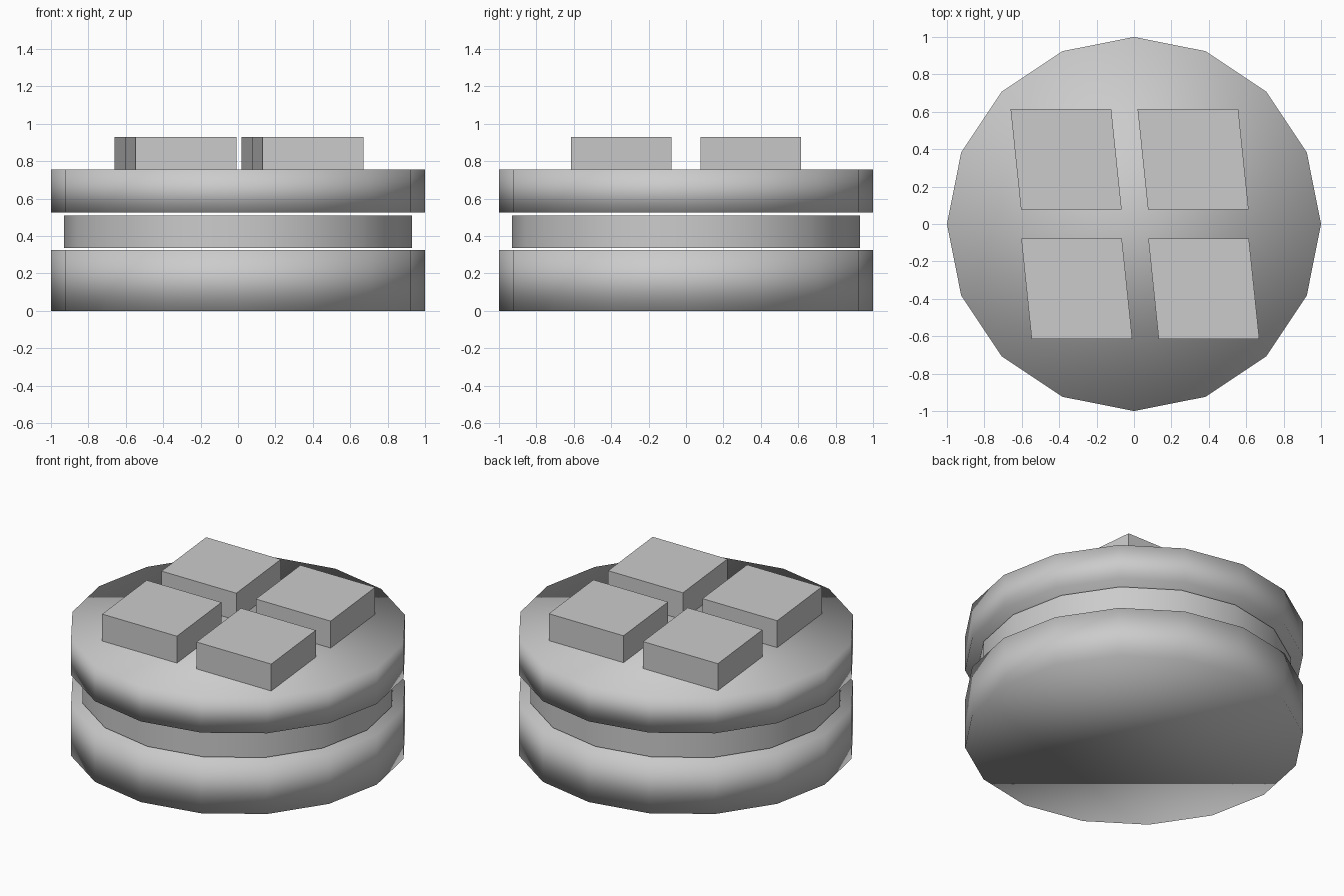
import bpy
import bmesh
from mathutils import Matrix

cube = bpy.data.objects.get("Cube")
if cube:
    bpy.data.objects.remove(cube, do_unlink=True)

# One plain grey for every part
GREY = (0.6, 0.6, 0.6, 1)
grey = bpy.data.materials.new("plain_grey")
grey.use_nodes = True
grey.diffuse_color = GREY
grey.node_tree.nodes["Principled BSDF"].inputs["Base Color"].default_value = GREY


def add_object(name, bm):
    mesh = bpy.data.meshes.new(name)
    bm.to_mesh(mesh)
    bm.free()
    mesh.materials.append(grey)
    obj = bpy.data.objects.new(name, mesh)
    bpy.context.collection.objects.link(obj)
    return obj


def disc(name, radius, bottom, top, soft_rim):
    """Sixteen-sided slab with a corner on each axis."""
    bm = bmesh.new()
    bmesh.ops.create_cone(bm, cap_ends=True, segments=16, radius1=radius,
                          radius2=radius, depth=top - bottom,
                          matrix=Matrix.Translation((0, 0, (top + bottom) / 2)))
    for face in bm.faces:
        face.smooth = soft_rim or abs(face.normal.z) < 0.5
    if not soft_rim:
        for edge in bm.edges:
            edge.smooth = all(abs(f.normal.z) < 0.5 for f in edge.link_faces)
    return add_object(name, bm)


def block(name, x, y, size=0.538, bottom=0.753, top=0.93, lean=-0.104):
    """Square block whose sides lean in plan."""
    bm = bmesh.new()
    bmesh.ops.create_cube(bm, size=1)
    for v in bm.verts:
        v.co = (x + size * (v.co.x + lean * v.co.y),
                y + size * v.co.y,
                bottom + (top - bottom) * (v.co.z + 0.5))
    return add_object(name, bm)


# Two wide slabs with a narrower filling between them
disc("bottom_layer", 1, 0, 0.326, True)
disc("filling_layer", 0.93, 0.335, 0.51, False)
disc("top_layer", 1, 0.525, 0.755, True)

# Four blocks on top
block("back_right_block", -0.363, 0.346)
block("back_left_block", 0.316, 0.346)
block("front_right_block", -0.306, -0.346)
block("front_left_block", 0.373, -0.346)
